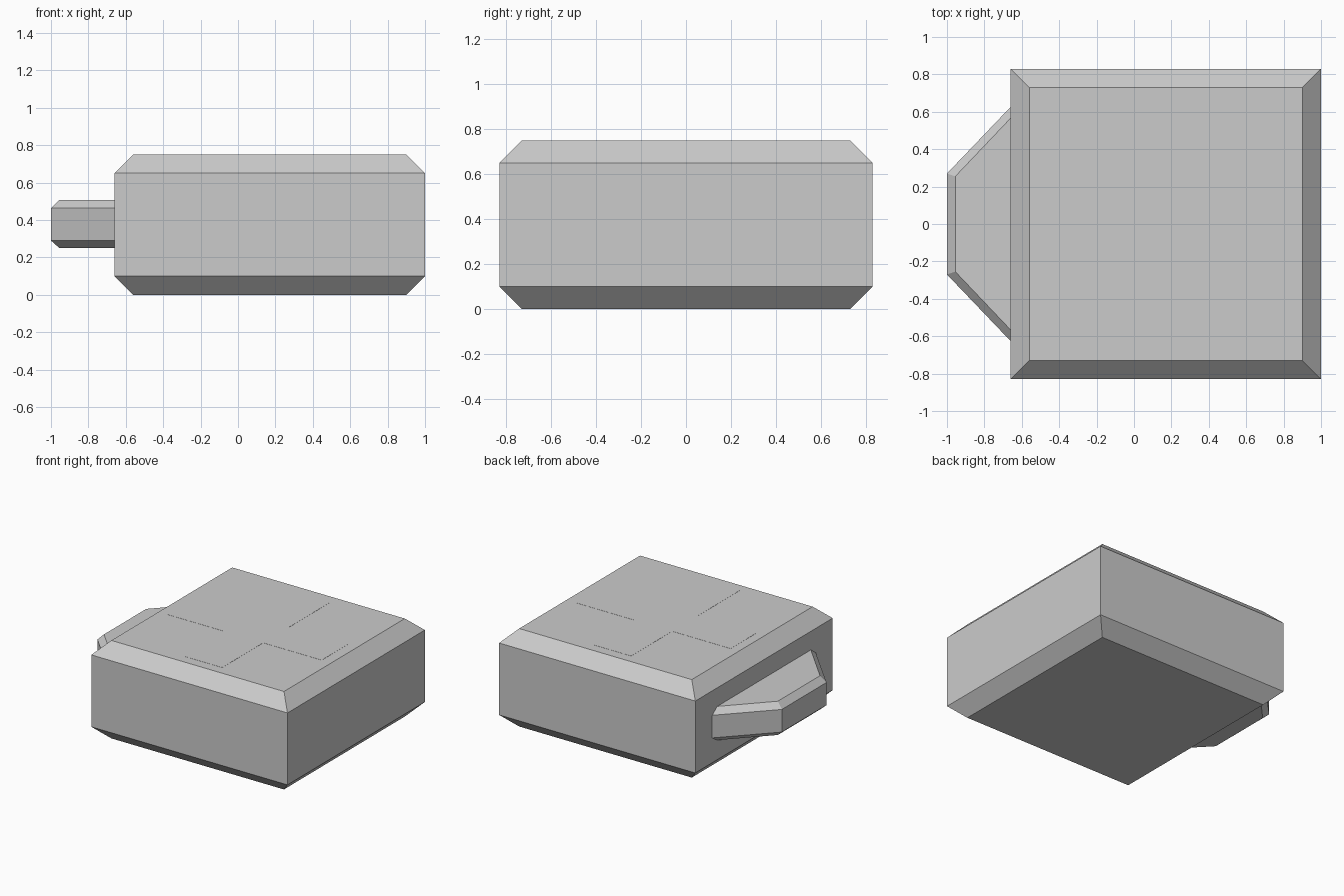
import bpy, bmesh

if "Cube" in bpy.data.objects:
    bpy.data.objects.remove(bpy.data.objects["Cube"])


def loft(name, rings):
    """Solid from stacked (profile, z) rings with the same point count."""
    bm = bmesh.new()
    loops = [[bm.verts.new((x, y, z)) for x, y in pts] for pts, z in rings]
    n = len(loops[0])
    for low, high in zip(loops, loops[1:]):
        for i in range(n):
            j = (i + 1) % n
            bm.faces.new((low[i], low[j], high[j], high[i]))
    bm.faces.new(loops[0][::-1])
    bm.faces.new(loops[-1])
    bmesh.ops.recalc_face_normals(bm, faces=bm.faces)
    mesh = bpy.data.meshes.new(name)
    bm.to_mesh(mesh)
    bm.free()
    obj = bpy.data.objects.new(name, mesh)
    bpy.context.collection.objects.link(obj)
    return obj


def rect(cx, hx, hy):
    return [(cx - hx, -hy), (cx + hx, -hy), (cx + hx, hy), (cx - hx, hy)]


def trapezoid(x0, y0, x1, y1):
    return [(x0, y0), (x0, -y0), (x1, -y1), (x1, y1)]


# Case body: box with chamfered top and bottom rims
cx = 0.17
outer, inner = rect(cx, 0.83, 0.83), rect(cx, 0.73, 0.73)
loft("case_body", [(inner, 0), (outer, 0.1), (outer, 0.65), (inner, 0.749)])

# Carry handle: chamfered tapered slab, running slightly into the body
big = trapezoid(-1.0, 0.27, -0.63, 0.657)
small = trapezoid(-0.955, 0.255, -0.63, 0.597)
loft("handle", [(small, 0.25), (big, 0.29), (big, 0.463), (small, 0.508)])

# Cross marking: twelve-sided outline set flush into the lid
a, w, px = 0.655, 0.16, 0.165
quarter = [(a, -w), (a, w), (w, w)]
cross = []
for _ in range(4):
    cross += [(px + x, y) for x, y in quarter]
    quarter = [(-y, x) for x, y in quarter]
loft("cross_marking", [(cross, 0.74), (cross, 0.75)])
